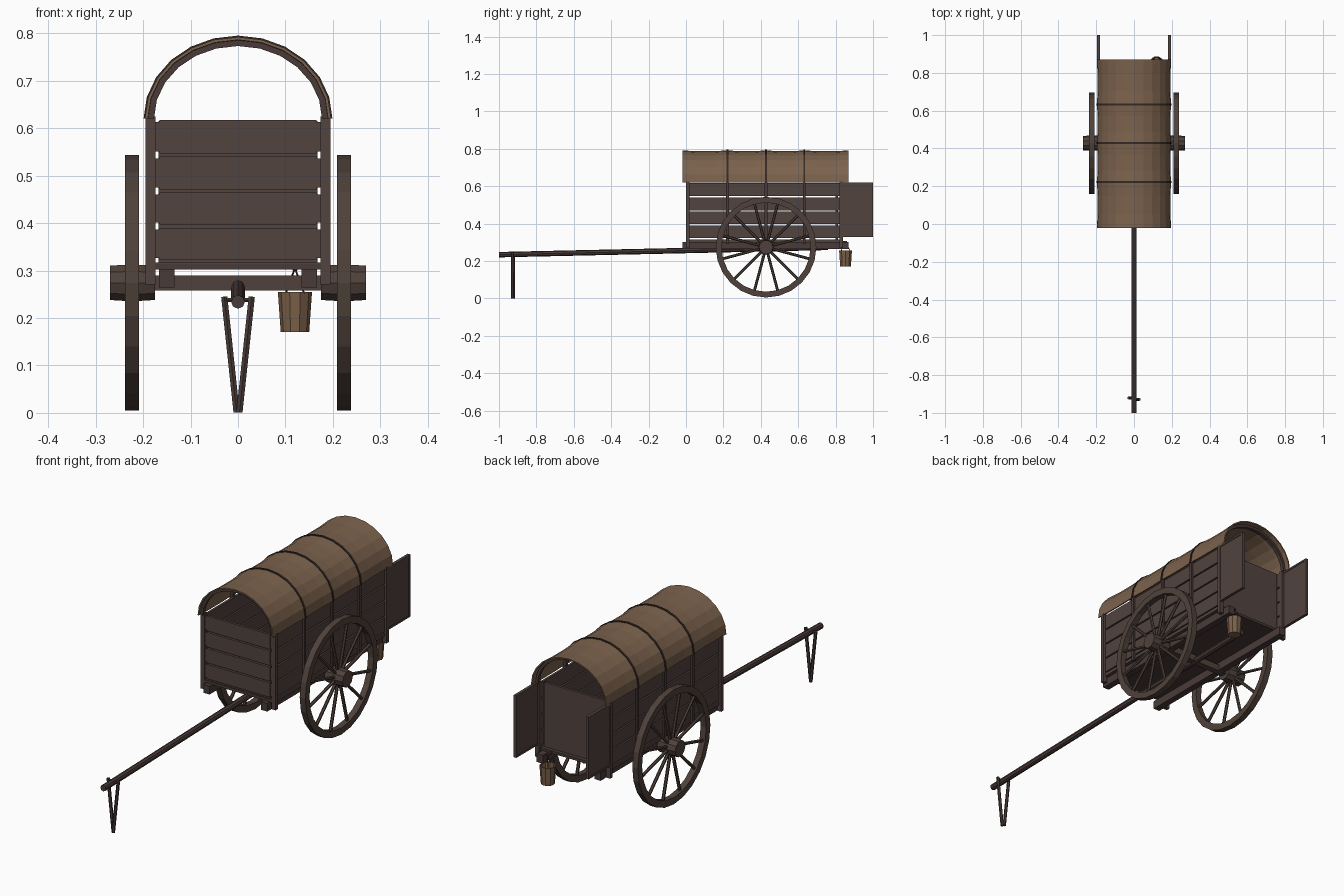
import bpy, bmesh, math
from mathutils import Vector

if "Cube" in bpy.data.objects:
    bpy.data.objects.remove(bpy.data.objects["Cube"])


def material(name, rgb):
    m = bpy.data.materials.new(name)
    m.diffuse_color = (*rgb, 1)
    m.use_nodes = True
    m.node_tree.nodes["Principled BSDF"].inputs["Base Color"].default_value = m.diffuse_color
    return m


WOOD = material("brown wood", (0.084, 0.056, 0.050))
FRAME = material("frame wood", (0.066, 0.044, 0.040))
WHEEL = material("wheel wood", (0.078, 0.053, 0.043))
CLOTH = material("tan canvas", (0.200, 0.123, 0.074))
PAIL = material("pail wood", (0.200, 0.120, 0.068))
ROPE = material("dark rope", (0.035, 0.023, 0.019))


def finish(name, bm, mat):
    bmesh.ops.recalc_face_normals(bm, faces=bm.faces)
    me = bpy.data.meshes.new(name)
    bm.to_mesh(me)
    bm.free()
    me.materials.append(mat)
    ob = bpy.data.objects.new(name, me)
    bpy.context.collection.objects.link(ob)
    return ob


def box(name, x, y, z, mat):
    bm = bmesh.new()
    bmesh.ops.create_cube(bm, size=1)
    for v in bm.verts:
        v.co = [(r[0] + r[1]) / 2 + c * (r[1] - r[0]) for r, c in zip((x, y, z), v.co)]
    return finish(name, bm, mat)


def rod(name, p, q, r, mat, n=8, r2=None):
    p, q = Vector(p), Vector(q)
    bm = bmesh.new()
    bmesh.ops.create_cone(bm, cap_ends=True, segments=n, radius1=r,
                          radius2=r if r2 is None else r2, depth=(q - p).length)
    rot = Vector((0, 0, 1)).rotation_difference(q - p).to_matrix()
    for v in bm.verts:
        v.co = rot @ v.co + (p + q) / 2
    return finish(name, bm, mat)


def lathe(name, profile, n, mat, axis, centre):
    """Spin a closed (radius, along) profile round x or z."""
    bm = bmesh.new()
    rings = []
    for i in range(n):
        a = 2 * math.pi * i / n
        ring = []
        for r, h in profile:
            u, w = r * math.cos(a), r * math.sin(a)
            co = (h, u, w) if axis == "x" else (u, w, h)
            ring.append(bm.verts.new(Vector(co) + Vector(centre)))
        rings.append(ring)
    k = len(profile)
    for i in range(n):
        a, b = rings[i], rings[(i + 1) % n]
        for j in range(k):
            bm.faces.new((a[j], b[j], b[(j + 1) % k], a[(j + 1) % k]))
    return finish(name, bm, mat)


def arch(name, stations, thick, mat, n=12, base=0.62):
    """Half-elliptic shell through (y, half width, height) stations."""
    bm = bmesh.new()
    rows = []
    for y, a, h in stations:
        row = []
        for off in (0, thick):
            row.append([bm.verts.new(((a - off) * math.cos(math.pi * i / n), y,
                                      base + (h - off) * math.sin(math.pi * i / n)))
                        for i in range(n + 1)])
        rows.append(row[0] + row[1][::-1])
    k = 2 * (n + 1)
    for a, b in zip(rows, rows[1:]):
        for j in range(k):
            bm.faces.new((a[j], a[(j + 1) % k], b[(j + 1) % k], b[j]))
    for row in (rows[0], rows[-1]):
        for i in range(n):
            bm.faces.new((row[i], row[i + 1], row[k - 2 - i], row[k - 1 - i]))
    return finish(name, bm, mat)


AXLE_Y, AXLE_Z = 0.428, 0.274
HOOPS = (0.222, 0.428, 0.632)
PLANKS = ((0.322, 0.390), (0.397, 0.464), (0.471, 0.540), (0.547, 0.617))

# Floor, end walls and bottom sill
box("floor", (-0.175, 0.175), (0.0, 0.83), (0.302, 0.314), FRAME)
box("tail_panel", (-0.168, 0.168), (0.80, 0.812), (0.314, 0.615), WOOD)
for z in PLANKS:
    box("front_plank", (-0.165, 0.165), (0.002, 0.014), z, WOOD)
    box("front_plank_end", (-0.177, 0.177), (0.004, 0.012), (z[0] + 0.004, z[1] - 0.004), WOOD)
box("front_sill", (-0.177, 0.177), (0.002, 0.014), (0.302, 0.317), WOOD)

for s in (-1, 1):
    def span(a, b):
        return tuple(sorted((s * a, s * b)))

    # Side planks, posts and chassis rails
    for z in PLANKS:
        box("side_plank", span(0.174, 0.185), (0.005, 0.83), z, WOOD)
    box("side_sill", span(0.174, 0.185), (0.005, 0.83), (0.300, 0.316), WOOD)
    for y in (0.0, 0.822):
        box("corner_post", span(0.174, 0.195), (y, y + 0.018), (0.27, 0.625), WOOD)
    for y in HOOPS:
        box("side_post", span(0.184, 0.194), (y - 0.007, y + 0.007), (0.29, 0.63), FRAME)
    box("chassis_rail", span(0.134, 0.166), (-0.02, 0.87), (0.264, 0.303), FRAME)

    # Open rear doors with a thin surround
    box("rear_door", span(0.184, 0.192), (0.835, 0.997), (0.333, 0.617), WOOD)
    for z in (0.328, 0.611):
        box("door_edge", span(0.181, 0.195), (0.83, 1.0), (z, z + 0.009), WOOD)
    for y in (0.83, 0.991):
        box("door_edge", span(0.181, 0.195), (y, y + 0.009), (0.328, 0.62), WOOD)

    # Wheels
    c = (s * 0.2235, AXLE_Y, AXLE_Z)
    lathe("wheel_rim", [(0.269, -0.0145), (0.269, 0.0145), (0.238, 0.0145), (0.238, -0.0145)],
          24, WHEEL, "x", c)
    rod("wheel_hub_outer", (s * 0.2235, AXLE_Y, AXLE_Z), (s * 0.27, AXLE_Y, AXLE_Z),
        0.041, WHEEL, 10, 0.038)
    rod("wheel_hub_inner", (s * 0.2235, AXLE_Y, AXLE_Z), (s * 0.175, AXLE_Y, AXLE_Z),
        0.041, WHEEL, 10, 0.038)
    for i in range(12):
        a = math.radians(15 + 30 * i)
        d = Vector((0, math.cos(a), math.sin(a)))
        rod("wheel_spoke", Vector(c) + d * 0.03, Vector(c) + d * 0.243, 0.0075, WHEEL, 6)

    # Prop legs under the pole tip
    rod("prop_leg", (s * 0.029, -0.925 - s * 0.004, 0.245), (s * 0.003, -0.925 - s * 0.004, 0.001),
        0.0075, FRAME, 6)

# Axle, pole and prop pin
box("axle", (-0.18, 0.18), (AXLE_Y - 0.015, AXLE_Y + 0.015), (0.258, 0.289), WHEEL)
rod("draw_pole", (0, -1.0, 0.234), (0, 0.76, 0.273), 0.0145, FRAME)
rod("prop_pin", (-0.034, -0.921, 0.238), (0.034, -0.929, 0.238), 0.005, FRAME, 6)

# Canvas cover, sagging a little between the hoops
ends = [-0.02, *HOOPS, 0.87]
stations = []
for a, b in zip(ends, ends[1:]):
    stations += [(a, 0.196, 0.172), (a + (b - a) * 0.3, 0.193, 0.167),
                 (a + (b - a) * 0.7, 0.193, 0.167)]
stations.append((0.87, 0.196, 0.172))
arch("canvas_cover", stations, 0.006, CLOTH)

# Wooden hoops inside, ropes outside
for y in (0.0, *HOOPS, 0.838):
    arch("cover_hoop", [(y - 0.009, 0.190, 0.166), (y + 0.009, 0.190, 0.166)], 0.013, FRAME)
for y in HOOPS:
    arch("cover_rope", [(y - 0.005, 0.199, 0.175), (y + 0.005, 0.199, 0.175)], 0.005, ROPE)

# Hanging pail
P = (0.12, 0.853, 0)
lathe("pail", [(0.0005, 0.17), (0.030, 0.17), (0.036, 0.255), (0.031, 0.255),
               (0.026, 0.178), (0.0005, 0.178)], 10, PAIL, "z", P)
for s in (-1, 1):
    rod("pail_cord", (P[0] + s * 0.02, P[1] - s * 0.026, 0.25), (P[0], P[1], 0.305), 0.002, ROPE, 5)
box("pail_peg", (0.115, 0.125), (0.82, 0.86), (0.300, 0.308), FRAME)
